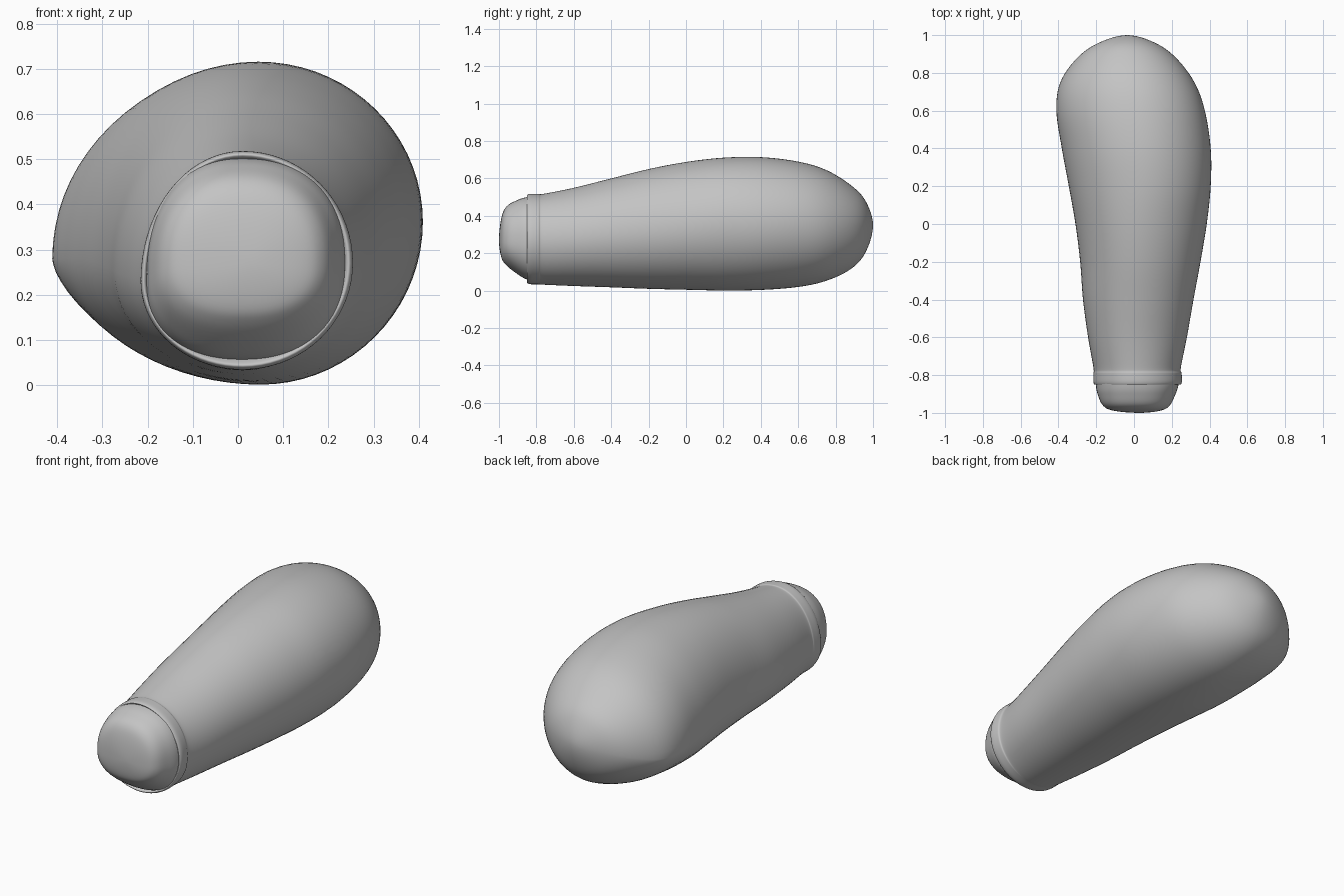
import bpy
import bmesh
from math import sin, cos, pi, exp

cube = bpy.data.objects.get("Cube")
if cube:
    bpy.data.objects.remove(cube, do_unlink=True)

SIDES = 72
STEPS = 6

grey = bpy.data.materials.new("plain grey")
grey.use_nodes = True
colour = (0.55, 0.55, 0.55, 1)
grey.diffuse_color = colour
grey.node_tree.nodes["Principled BSDF"].inputs["Base Color"].default_value = colour


def blend(a, b, c, d, t):
    """Smooth spline value between b and c."""
    return b + 0.5 * t * (c - a + t * (2 * a - 5 * b + 4 * c - d + t * (3 * (b - c) + d - a)))


def mirrored(pole, row):
    """Ghost section past a rounded end, so the cap closes smoothly."""
    return (row[0],) + tuple(2 * p - r for p, r in zip(pole[1:], row[1:]))


def section(row, power, crease):
    """Four quarter curves joined at the left, right, top and bottom points."""
    y, x_min, x_max, z_min, z_max, x_mid, z_left, z_right = row
    points = []
    for i in range(SIDES):
        angle = 2 * pi * i / SIDES
        c, s = cos(angle), sin(angle)
        p = power
        if crease and c < 0 and s < 0:
            p += 0.25 * exp(-((y - 0.68) / 0.25) ** 2)
        side_x, side_z = (x_max, z_right) if c > 0 else (x_min, z_left)
        end_z = z_max if s > 0 else z_min
        points.append((x_mid + (side_x - x_mid) * abs(c) ** p, y,
                       side_z + (end_z - side_z) * abs(s) ** p))
    return points


def loft(name, rows, front_cap=False, back_cap=False, power=1.0, crease=False):
    first = mirrored(rows[0], rows[1]) if front_cap else rows[0]
    last = mirrored(rows[-1], rows[-2]) if back_cap else rows[-1]
    knots = [first] + rows + [last]
    bm = bmesh.new()
    rings = []
    for k in range(len(rows) - 1):
        for j in range(STEPS):
            row = [blend(*v, j / STEPS) for v in zip(*knots[k:k + 4])]
            rings.append([bm.verts.new(p) for p in section(row, power, crease)])
    rings.append([bm.verts.new(p) for p in section(rows[-1], power, crease)])
    for a, b in zip(rings, rings[1:]):
        for i in range(SIDES):
            j = (i + 1) % SIDES
            bm.faces.new((a[i], a[j], b[j], b[i]))
    bmesh.ops.remove_doubles(bm, verts=bm.verts, dist=0.0002)
    bmesh.ops.recalc_face_normals(bm, faces=bm.faces)
    for face in bm.faces:
        face.smooth = True
    mesh = bpy.data.meshes.new(name)
    bm.to_mesh(mesh)
    bm.free()
    mesh.materials.append(grey)
    obj = bpy.data.objects.new(name, mesh)
    bpy.context.collection.objects.link(obj)
    return obj


# Sections: y, x min, x max, z min, z max, x of top, z of left, z of right
# Swollen body with a rolled lip at the narrow end
loft("body", [
    (-.82, -.19, .225, .065, .49, .01, .23, .27),
    (-.85, -.207, .243, .045, .508, .01, .23, .27),
    (-.835, -.215, .254, .035, .517, .01, .23, .27),
    (-.79, -.215, .252, .034, .518, .01, .23, .27),
    (-.76, -.215, .248, .032, .518, .01, .23, .27),
    (-.6, -.243, .28, .025, .55, .01, .24, .28),
    (-.4, -.27, .315, .018, .6, .02, .25, .3),
    (-.2, -.285, .352, .01, .65, .03, .26, .32),
    (0, -.31, .385, .005, .688, .04, .27, .34),
    (.2, -.345, .406, .001, .711, .05, .28, .36),
    (.4, -.382, .406, .004, .714, .04, .28, .36),
    (.6, -.411, .375, .02, .69, .02, .28, .36),
    (.75, -.39, .32, .053, .645, 0, .28, .35),
    (.88, -.3, .222, .115, .565, -.02, .31, .35),
    (.96, -.185, .11, .205, .48, -.03, .34, .35),
    (1, -.035, -.035, .35, .35, -.035, .35, .35),
], back_cap=True, crease=True)

# Blunt tip seated inside the lip
loft("tip", [
    (-1, .03, .03, .27, .27, .03, .27, .27),
    (-.988, -.11, .14, .18, .385, .02, .27, .27),
    (-.96, -.165, .19, .135, .45, .01, .26, .27),
    (-.9, -.193, .22, .088, .485, .01, .24, .27),
    (-.85, -.202, .236, .06, .5, .01, .23, .27),
    (-.8, -.202, .236, .055, .503, .01, .23, .27),
], front_cap=True, power=0.86)
